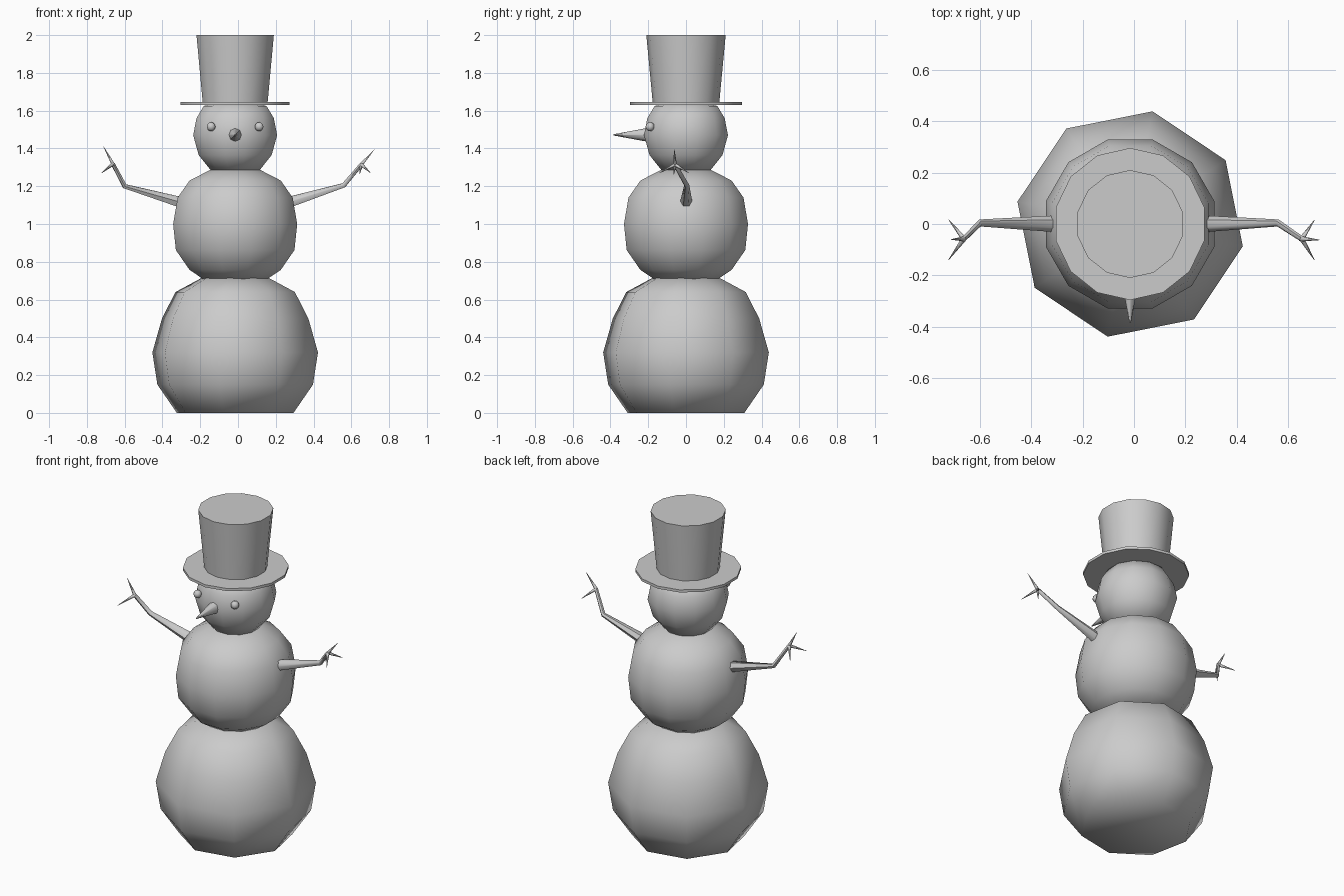
import bpy, bmesh
from math import sin, cos, pi, radians
from mathutils import Vector

if "Cube" in bpy.data.objects:
    bpy.data.objects.remove(bpy.data.objects["Cube"])

CX = -0.015  # body axis


def finish(obj, angle=40):
    bpy.ops.object.select_all(action='DESELECT')
    obj.select_set(True)
    bpy.context.view_layer.objects.active = obj
    bpy.ops.object.shade_smooth_by_angle(angle=radians(angle))


def lathe(name, profile, sides, turn=0.0, angle=60):
    """Solid of revolution about the body axis; profile is (radius, z) upward, capped at both ends."""
    bm = bmesh.new()
    rings = [[bm.verts.new((CX + r * cos(turn + 2 * pi * i / sides),
                            r * sin(turn + 2 * pi * i / sides), z))
              for i in range(sides)] for r, z in profile]
    for low, high in zip(rings, rings[1:]):
        for i in range(sides):
            j = (i + 1) % sides
            bm.faces.new((low[i], low[j], high[j], high[i]))
    bm.faces.new(rings[0][::-1])
    bm.faces.new(rings[-1])
    mesh = bpy.data.meshes.new(name)
    bm.to_mesh(mesh)
    bm.free()
    obj = bpy.data.objects.new(name, mesh)
    bpy.context.collection.objects.link(obj)
    finish(obj, angle)
    return obj


def branch(name, paths):
    """Tapered twigs; each path is a list of ((x, y, z), radius)."""
    curve = bpy.data.curves.new(name, 'CURVE')
    curve.dimensions = '3D'
    curve.bevel_depth = 1.0
    curve.bevel_resolution = 1
    curve.use_fill_caps = True
    for path in paths:
        spline = curve.splines.new('POLY')
        spline.points.add(len(path) - 1)
        for point, (co, radius) in zip(spline.points, path):
            point.co = (*co, 1)
            point.radius = radius
    obj = bpy.data.objects.new(name, curve)
    bpy.context.collection.objects.link(obj)
    bpy.ops.object.select_all(action='DESELECT')
    obj.select_set(True)
    bpy.context.view_layer.objects.active = obj
    bpy.ops.object.convert(target='MESH')
    finish(bpy.context.object, 60)


# Snowballs
lathe("bottom_snowball", [(0.315, 0), (0.42, 0.15), (0.447, 0.32), (0.395, 0.5),
                          (0.322, 0.64), (0.18, 0.715)], 8, radians(-11.25))
lathe("middle_snowball", [(0.17, 0.705), (0.25, 0.757), (0.325, 0.862), (0.34, 1.0),
                          (0.315, 1.14), (0.25, 1.23), (0.13, 1.29)], 12, pi / 12)
lathe("head", [(0.13, 1.28), (0.2, 1.365), (0.23, 1.47), (0.212, 1.56),
               (0.172, 1.625), (0.1, 1.64)], 12, pi / 12)

# Hat
lathe("hat_brim", [(0.296, 1.63), (0.296, 1.646)], 14, pi / 2)
lathe("hat_crown", [(0.176, 1.64), (0.21, 2.0)], 14, pi / 2)

# Nose
bpy.ops.mesh.primitive_cone_add(vertices=8, radius1=0.04, radius2=0.003, depth=0.2,
                                location=(CX, -0.285, 1.472), rotation=(pi / 2, 0, 0))
bpy.context.object.name = "nose"
finish(bpy.context.object, 60)

# Eyes
for side, label in ((-1, "left"), (1, "right")):
    bpy.ops.mesh.primitive_uv_sphere_add(segments=10, ring_count=6, radius=0.024,
                                         location=(CX + side * 0.127, -0.19, 1.515))
    bpy.context.object.name = label + "_eye"
    finish(bpy.context.object, 60)

# Arms: two-part limb with twig fingers
arms = {
    "left_arm": ((-0.25, 0, 1.10), (-0.6, 0.004, 1.2), (-0.662, -0.058, 1.318),
                 [(-0.712, -0.06, 1.41), (-0.722, -0.14, 1.27),
                  (-0.722, 0.018, 1.27)]),
    "right_arm": ((0.22, 0, 1.10), (0.56, 0.004, 1.205), (0.653, -0.058, 1.315),
                  [(0.722, -0.062, 1.395), (0.702, -0.14, 1.27),
                   (0.702, 0.015, 1.27), (0.643, -0.065, 1.262)]),
}
for name, (shoulder, elbow, wrist, tips) in arms.items():
    limb = [(shoulder, 0.036), (elbow, 0.014), (wrist, 0.011)]
    branch(name, [limb] + [[(wrist, 0.01), (tip, 0.001)] for tip in tips])
